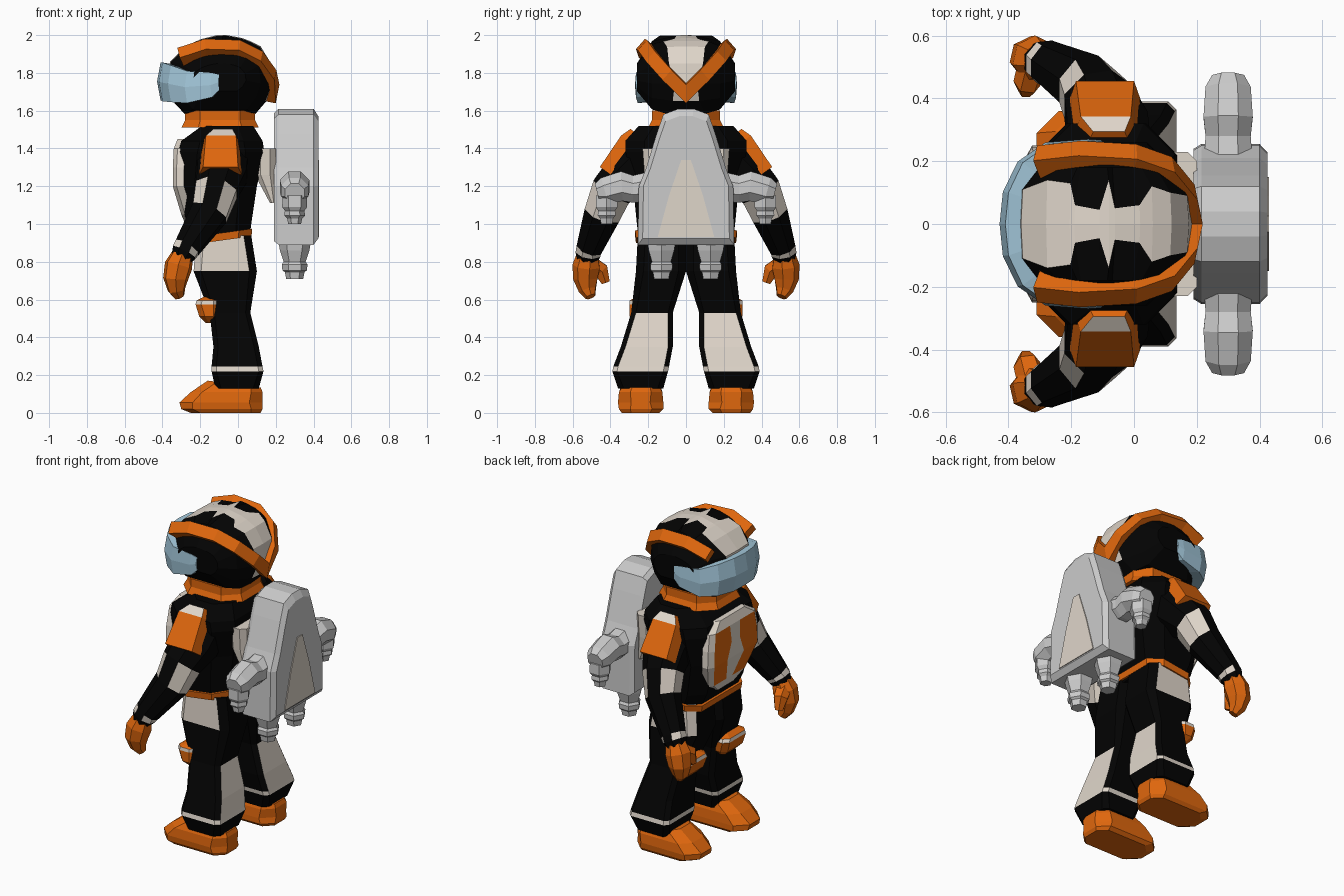
import bpy, bmesh, math
from mathutils import Vector as V

if "Cube" in bpy.data.objects:
    bpy.data.objects.remove(bpy.data.objects["Cube"])


def material(name, rgb):
    m = bpy.data.materials.new(name)
    m.diffuse_color = (*rgb, 1)
    m.use_nodes = True
    m.node_tree.nodes["Principled BSDF"].inputs["Base Color"].default_value = m.diffuse_color
    return m


BLACK = material("black", (0.001, 0.001, 0.001))
ORANGE = material("orange", (0.74, 0.135, 0.004))
BEIGE = material("beige", (0.74, 0.67, 0.59))
BLUE = material("blue", (0.37, 0.58, 0.71))


def loft(name, rings, mats=(), pick=None, mirror=False):
    """Skin rings of points; pick(ring, side) gives the material slot."""
    bm = bmesh.new()
    rows = [[bm.verts.new(p) for p in r] for r in rings]
    n = len(rows[0])
    for i in range(len(rows) - 1):
        for j in range(n):
            k = (j + 1) % n
            f = bm.faces.new((rows[i][j], rows[i][k], rows[i + 1][k], rows[i + 1][j]))
            f.material_index = pick(i, j) if pick else 0
    for i, r in ((-1, rows[0]), (len(rows), rows[-1])):
        bm.faces.new(r).material_index = pick(i, 0) if pick else 0
    bmesh.ops.recalc_face_normals(bm, faces=bm.faces)
    me = bpy.data.meshes.new(name)
    bm.to_mesh(me)
    bm.free()
    for m in mats:
        me.materials.append(m)
    ob = bpy.data.objects.new(name, me)
    bpy.context.collection.objects.link(ob)
    if mirror:
        mod = ob.modifiers.new("Mirror", 'MIRROR')
        mod.use_axis = (False, True, False)
        mod.use_mirror_merge = False
    return ob


def octo(x0, x1, y0, y1, z, c=0.04, tilt=0.0):
    """Chamfered rectangle: side 0 is the back, 2 is +y, 4 is the front."""
    pts = [(x1, y0 + c), (x1, y1 - c), (x1 - c, y1), (x0 + c, y1),
           (x0, y1 - c), (x0, y0 + c), (x0 + c, y0), (x1 - c, y0)]
    return [V((x, y, z + tilt * x)) for x, y in pts]


def tube_rings(path, n=8):
    """Rings square to a path of (x, y, z, radius)."""
    p = [V(q[:3]) for q in path]
    out = []
    for i, q in enumerate(path):
        t = (p[min(i + 1, len(p) - 1)] - p[max(i - 1, 0)]).normalized()
        u = t.cross(V((1, 0, 0))).normalized()
        v = t.cross(u)
        out.append([p[i] + q[3] * (math.cos(a) * u + math.sin(a) * v)
                    for a in (2 * math.pi * (k + .5) / n for k in range(n))])
    return out


def both(half):
    """Outline of (y, z) half points closed by its mirror image."""
    return half + [(-y, z) for y, z in reversed(half)]


# Helmet, skinned sideways from a side profile, with a pale crest strip
prof = [(-.28, 1.58), (-.345, 1.65), (-.375, 1.75), (-.36, 1.86), (-.28, 1.94), (-.205, 1.975),
        (-.19, 1.98), (-.11, 2.0), (-.08, 2.0), (-.06, 2.0), (.02, 1.985), (.06, 1.97),
        (.12, 1.94), (.175, 1.85), (.185, 1.74), (.15, 1.65), (.09, 1.58)]
strip = [.1, .1, .1, .11, .14, .13, .06, .045, .14, .05, .06, .12, .1, .09, .06, .07, .1]


def head_ring(y, sx, sz):
    return [V((-.1 + (x + .1) * sx, y, 1.77 + (z - 1.77) * sz)) for x, z in prof]


def crest_ring(s):
    return [V((-.1 + (x + .1) * .98, s * w, 1.77 + (z - 1.77) * .985)) for (x, z), w in zip(prof, strip)]


loft("helmet", [head_ring(-.26, .5, .35), head_ring(-.18, .77, .86), crest_ring(-1), head_ring(0, 1, 1),
                crest_ring(1), head_ring(.18, .77, .86), head_ring(.26, .5, .35)],
     [BLACK, BEIGE], lambda i, j: int(i in (2, 3) and 2 <= j <= 14))

# Visor wrapping the face
vis = [(-.10, .262, 1.71, 1.79), (-.14, .265, 1.67, 1.80), (-.27, .255, 1.64, 1.81),
       (-.355, .195, 1.645, 1.84), (-.40, .1, 1.65, 1.855)]
vis = vis + [(-.41, 0, 1.655, 1.855)] + [(x, -y, a, b) for x, y, a, b in reversed(vis)]
rings = []
for x, y, a, b in vis:
    m = (a + b) / 2
    rings.append([V((x, y, a)), V((x * 1.045, y * 1.02, m)), V((x, y, b)),
                  V((x * .85, y * .8, b - .01)), V((x * .85, y * .8, a + .01))])
loft("visor", rings, [BLUE])

# Orange bars meeting in a V behind the helmet
bar = [V(p) for p in ((-.305, .2, 1.885), (-.17, .215, 1.93), (0, .205, 1.925), (.1, .17, 1.875),
                      (.165, .09, 1.785), (.175, 0, 1.695))]
rings = []
for i, p in enumerate(bar):
    t = V((0, -1, 0)) if i == 5 else (bar[i + 1] - bar[max(i - 1, 0)]).normalized()
    n = p - V((-.1, 0, 1.75))
    n = (n - n.dot(t) * t).normalized()
    b = t.cross(n) * (.05 if i == 5 else .036)
    rings.append([p + n * .035 + b, p + n * .035 - b, p - n * .04 - b, p - n * .04 + b])
loft("helmet_bar", rings, [ORANGE], mirror=True)

# Collar, torso and belt
loft("collar", [octo(-.30, .11, -.20, .20, 1.51, .09), octo(-.28, .09, -.18, .18, 1.55, .08),
                octo(-.28, .09, -.18, .18, 1.60, .08)], [ORANGE])
loft("torso", [octo(-.23, .06, -.25, .25, .92, .07), octo(-.27, .07, -.26, .26, 1.0, .08),
               octo(-.32, .10, -.28, .28, 1.2, .09), octo(-.315, .14, -.32, .32, 1.38, .1),
               octo(-.30, .13, -.32, .32, 1.44, .1), octo(-.19, .08, -.25, .25, 1.52, .08)], [BLACK])
loft("belt", [octo(-.245, .072, -.265, .265, .925, .07, .14), octo(-.25, .075, -.27, .27, .965, .07, .14)],
     [ORANGE])

# Chest plate: pale rim, orange panels, pale centre stripe
rings = []
for z, x, w, c in ((.99, -.275, .09, .02), (1.05, -.30, .18, .03), (1.2, -.345, .25, .08),
                   (1.3, -.345, .245, .04), (1.4, -.34, .225, .05), (1.45, -.32, .14, .06)):
    row = [(.06, w), (0.02, w), (0, w * .85), (0, c), (0, -c), (0, -w * .85), (.02, -w), (.06, -w)]
    rings.append([V((x + dx, y, z)) for dx, y in row])
loft("chest_plate", rings, [BEIGE, ORANGE], lambda i, j: int(0 < i < 4 and j in (2, 4)))

# Legs with pale hip, calf and cuff panels


def leg_mat(i, j):
    return int((i == 0 and j in (2, 3)) or (i in (2, 3) and j == 0) or i == 4)


loft("leg", [octo(-.22, .07, .0, .255, .94), octo(-.235, .10, .0, .265, .75), octo(-.15, .065, .07, .29, .53, .025),
             octo(-.13, .11, .07, .345, .35, .025), octo(-.14, .13, .09, .385, .245, .025),
             octo(-.14, .135, .095, .39, .22, .025), octo(-.12, .11, .12, .36, .13, .03)],
     [BLACK, BEIGE], leg_mat, True)
loft("knee_pad", [octo(-.17, -.13, .13, .26, .475, .015), octo(-.205, -.1, .09, .298, .51, .03),
                  octo(-.225, -.1, .08, .30, .575, .03), octo(-.22, -.1, .09, .298, .595, .03),
                  octo(-.18, -.14, .13, .26, .615, .015)], [ORANGE, BEIGE], lambda i, j: int(i == 2), True)
loft("boot", [octo(-.25, .12, .14, .34, 0, .05), octo(-.30, .13, .12, .355, .02, .06),
              octo(-.31, .13, .12, .36, .055, .07), octo(-.25, .13, .125, .355, .11, .06),
              octo(-.16, .12, .14, .335, .15, .05, -.13)], [ORANGE], mirror=True)

# Arms with pale elbow band and cuff
arm = [(-.08, .18, 1.39, .15), (-.085, .31, 1.26, .14), (-.115, .39, 1.18, .12), (-.15, .44, 1.06, .105),
       (-.27, .51, .875, .074), (-.285, .517, .85, .072), (-.30, .52, .82, .06)]
loft("arm", tube_rings(arm), [BLACK, BEIGE], lambda i, j: int(i in (2, 4) and j != 3), True)

# Shoulder pad lying on the slope of the upper arm
d, n = V((0, .15, -.21)), V((0, .81, .58))
rings = []
for s, x0, x1, h in ((0, -.15, -.01, .005), (.22, -.19, .01, .025), (1, -.205, .02, .02)):
    p = V((0, .29, 1.5)) + d * s
    rings.append([p - n * .05 + V((x0, 0, 0)), p - n * .05 + V((x1, 0, 0)),
                  p + n * h + V((x1 - .02, 0, 0)), p + n * h + V((x0 + .02, 0, 0))])
loft("shoulder_pad", rings, [ORANGE, BEIGE], lambda i, j: int(i == 0 and j == 2), True)

# Gloves
loft("glove", tube_rings([(-.295, .52, .835, .06), (-.315, .525, .78, .076), (-.33, .53, .71, .068),
                          (-.325, .52, .65, .048), (-.31, .505, .615, .028)], 7), [ORANGE], mirror=True)
loft("thumb", tube_rings([(-.32, .51, .79, .05), (-.34, .45, .755, .045), (-.345, .425, .69, .025)], 6),
     [ORANGE], mirror=True)

# Backpack, its mount and its pale rear panel
pack = [(.04, 1.61), (.12, 1.58), (.155, 1.48), (.21, 1.30), (.25, 1.2), (.255, .89)]


def pack_ring(x, s):
    return [V((x, y * s, 1.22 + (z - 1.22) * s)) for y, z in both(pack)]


loft("backpack", [pack_ring(.19, .94), pack_ring(.215, 1), pack_ring(.40, 1), pack_ring(.425, .9)])
tan = both([(.025, 1.34), (.09, 1.15), (.15, .93)])
loft("rear_panel", [[V((x, y, z)) for y, z in tan] for x in (.41, .43)], [BEIGE])
loft("pack_mount", [octo(.17, .2, -.2, .2, 1.11, .01), octo(.09, .2, -.22, .22, 1.26, .03),
                    octo(.09, .2, -.23, .23, 1.4, .03)], [BEIGE])

# Side pods and thruster nozzles
loft("side_pod", tube_rings([(.30, .18, 1.2, .085), (.30, .28, 1.185, .078), (.30, .34, 1.2, .085),
                             (.30, .43, 1.175, .078), (.30, .47, 1.165, .055)]), mirror=True)


def nozzle(name, y, levels):
    loft(name, tube_rings([(.30, y, z, r) for z, r in levels], 6), mirror=True)


nozzle("side_nozzle", .42, [(1.15, .065), (1.09, .066), (1.07, .052), (1.045, .055), (1.03, .04), (1.0, .034)])
nozzle("lower_nozzle", .13, [(.93, .09), (.86, .078), (.80, .058), (.785, .068), (.755, .065),
                             (.745, .052), (.71, .045)])
